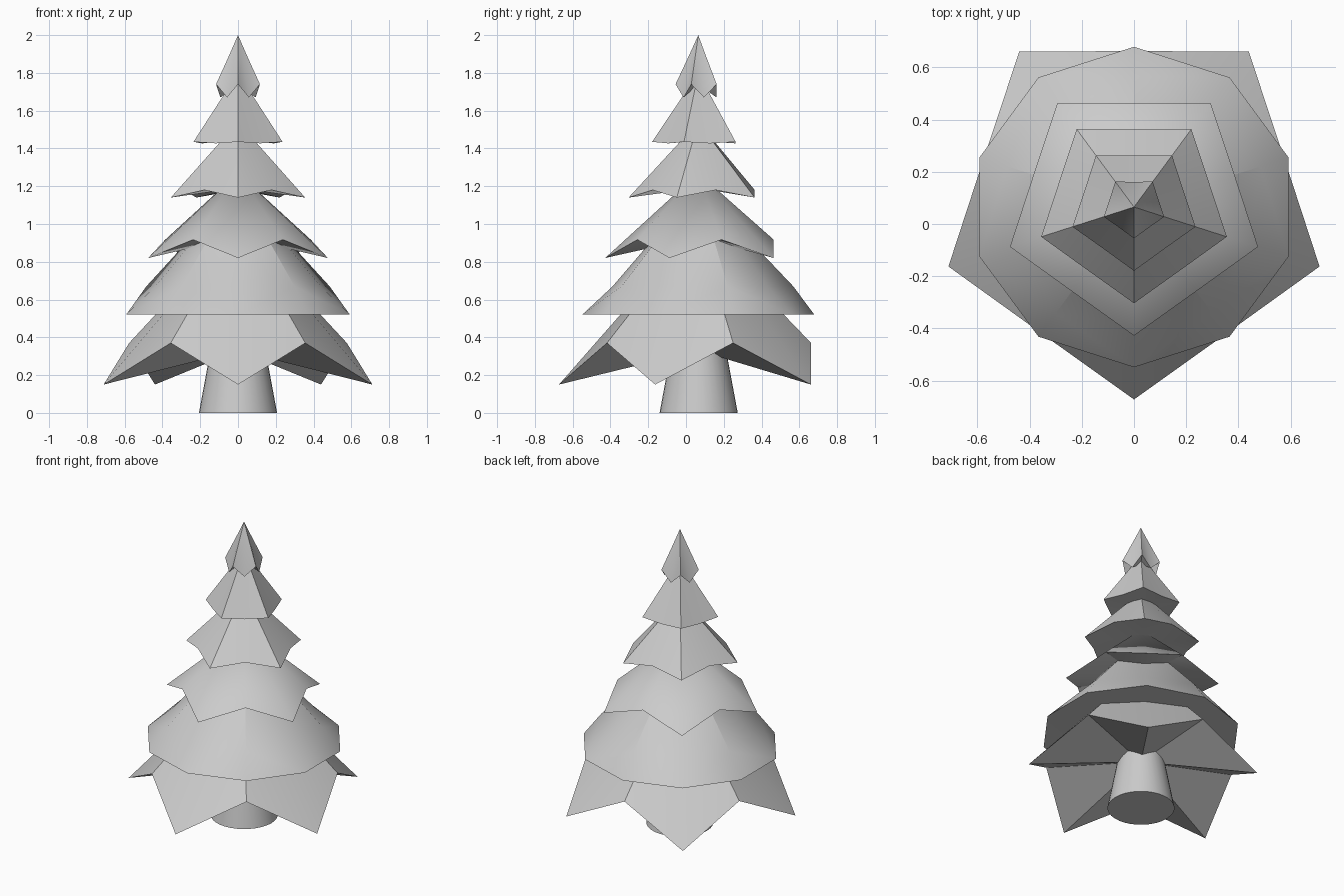
import bpy, bmesh, math

if "Cube" in bpy.data.objects:
    bpy.data.objects.remove(bpy.data.objects["Cube"])

CY = 0.065      # the tree axis sits slightly behind the origin
SY = 0.986      # slight squash in depth


def finish(name, bm, angle):
    bmesh.ops.recalc_face_normals(bm, faces=bm.faces)
    me = bpy.data.meshes.new(name)
    bm.to_mesh(me)
    bm.free()
    ob = bpy.data.objects.new(name, me)
    bpy.context.collection.objects.link(ob)
    bpy.ops.object.select_all(action='DESELECT')
    ob.select_set(True)
    bpy.context.view_layer.objects.active = ob
    bpy.ops.object.shade_smooth_by_angle(angle=math.radians(angle))
    return ob


def tier(name, apex, rings, base):
    """Five-pointed skirt: each ring is (tip r, tip z, valley r, valley z)."""
    bm = bmesh.new()
    top = bm.verts.new((0, CY, apex))
    under = bm.verts.new((0, CY, base))
    loops = []
    for rt, zt, rv, zv in rings:
        loop = []
        for i in range(10):
            a = i * math.pi / 5
            r, z = (rv, zv) if i % 2 else (rt, zt)
            loop.append(bm.verts.new((r * math.sin(a), CY - SY * r * math.cos(a), z)))
        loops.append(loop)
    for i in range(10):
        j = (i + 1) % 10
        bm.faces.new((top, loops[0][i], loops[0][j]))
        bm.faces.new((under, loops[-1][j], loops[-1][i]))
        for a, b in zip(loops, loops[1:]):
            # split towards the valleys so the tips stay broad
            v, t = (i, j) if i % 2 else (j, i)
            bm.faces.new((a[v], a[t], b[t]))
            bm.faces.new((a[v], b[t], b[v]))
    finish(name, bm, 30)


# trunk
bm = bmesh.new()
bmesh.ops.create_cone(bm, cap_ends=True, segments=32, radius1=0.207, radius2=0.14, depth=0.36)
bmesh.ops.translate(bm, verts=bm.verts, vec=(0, CY + 0.002, 0.18))
finish("trunk", bm, 40)

# branch tiers, bottom to top
tier("branches_1", 0.99, [(0.748, 0.15, 0.606, 0.37)], 0.33)
tier("branches_2", 1.20, [(0.46, 0.67, 0.51, 0.67), (0.623, 0.52, 0.623, 0.52)], 0.53)
tier("branches_3", 1.27, [(0.50, 0.82, 0.405, 0.917)], 0.93)
tier("branches_4", 1.54, [(0.374, 1.14, 0.303, 1.18)], 1.19)
tier("branches_5", 1.80, [(0.248, 1.435, 0.20, 1.427)], 1.44)
tier("branches_top", 2.0, [(0.053, 1.885, 0.04, 1.885), (0.122, 1.74, 0.098, 1.67)], 1.74)
